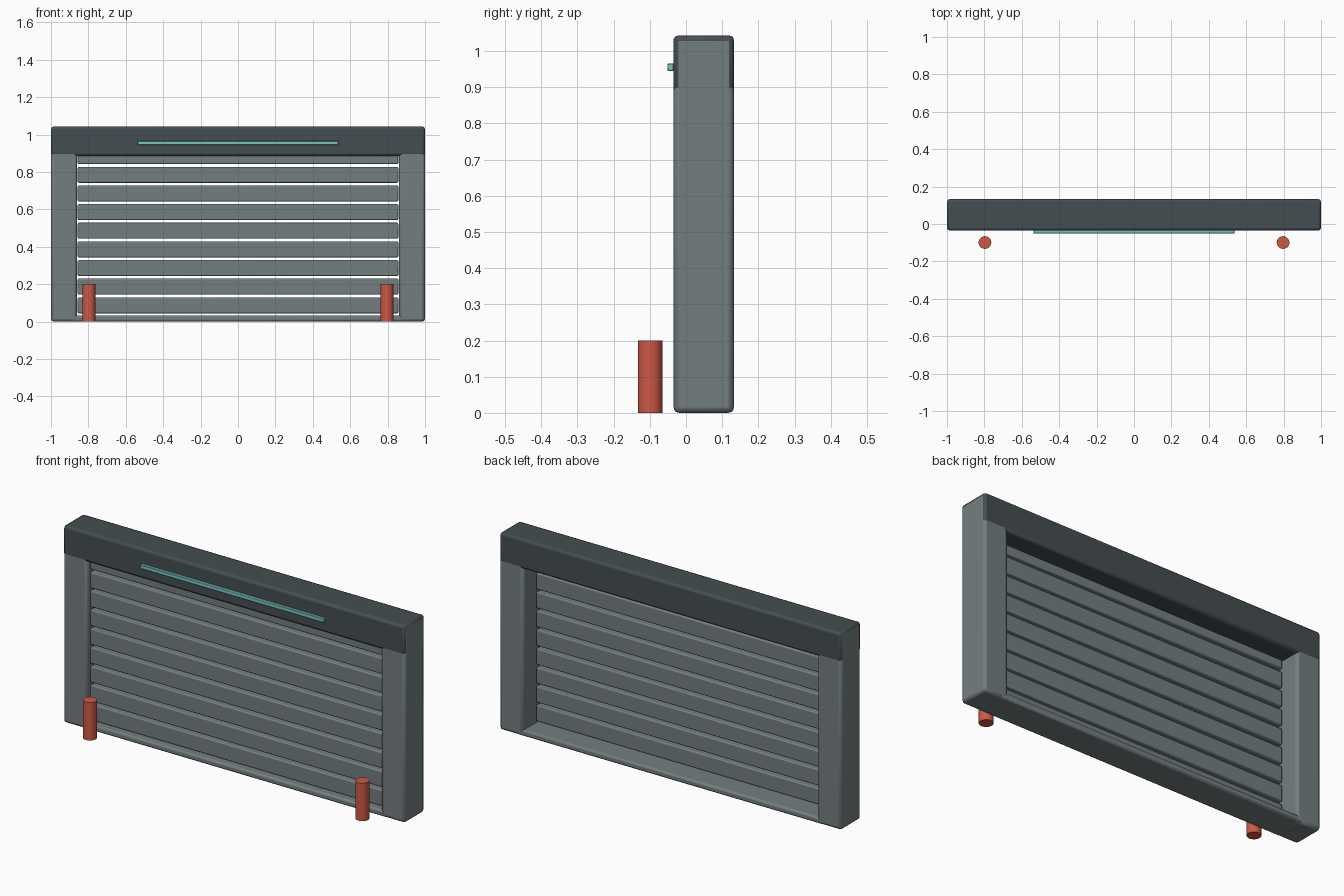
import bpy

if "Cube" in bpy.data.objects:
    bpy.data.objects.remove(bpy.data.objects["Cube"])

def material(name, rgb):
    m = bpy.data.materials.new(name)
    m.diffuse_color = (*rgb, 1)
    m.use_nodes = True
    m.node_tree.nodes["Principled BSDF"].inputs["Base Color"].default_value = m.diffuse_color
    return m

GREY = material("steel grey", (0.175, 0.21, 0.215))
DARK = material("dark slate", (0.06, 0.076, 0.082))
TEAL = material("teal light", (0.18, 0.56, 0.53))
RED = material("bollard red", (0.61, 0.10, 0.06))

def finish(ob, name, mat):
    ob.name = name
    ob.data.materials.append(mat)
    bpy.ops.object.shade_smooth_by_angle(angle=0.6)

def box(name, x, y, z, mat, bevel=0.0, segments=2):
    """Bevelled box from its (min, max) range on each axis."""
    ranges = (x, y, z)
    bpy.ops.mesh.primitive_cube_add(size=1, location=[(a + b) / 2 for a, b in ranges])
    ob = bpy.context.object
    ob.scale = [b - a for a, b in ranges]
    bpy.ops.object.transform_apply(location=False, rotation=False, scale=True)
    if bevel:
        mod = ob.modifiers.new("bevel", 'BEVEL')
        mod.width = bevel
        mod.segments = segments
    finish(ob, name, mat)
    return ob

FRONT, BACK = -0.034, 0.132

# Frame: side posts, top lintel and bottom sill
for side, s in (("left", -1), ("right", 1)):
    x = sorted((s * 0.86, s * 1.0))
    box(f"{side}_post", x, (FRONT, BACK), (0, 1.041), GREY, 0.015)
box("lintel", (-0.999, 0.999), (FRONT - 0.001, BACK + 0.001), (0.886, 1.043), DARK, 0.013)
box("sill", (-0.90, 0.90), (FRONT + 0.001, BACK - 0.001), (0.001, 0.034), GREY, 0.01)

# Shutter slats, the topmost tucked behind the lintel
for i in range(9):
    z = 0.0445 + 0.0997 * i
    box(f"slat_{i + 1}", (-0.857, 0.857), (-0.014, 0.031), (z, z + 0.0855), GREY, 0.006)

# Light strip on the lintel
box("light_strip", (-0.537, 0.537), (-0.051, FRONT), (0.945, 0.966), TEAL, 0.002, 1)

# Bollards in front of the opening
for side, s in (("left", -1), ("right", 1)):
    bpy.ops.mesh.primitive_cylinder_add(vertices=24, radius=0.034, depth=0.2,
                                        location=(s * 0.797, -0.099, 0.1))
    finish(bpy.context.object, f"{side}_bollard", RED)
